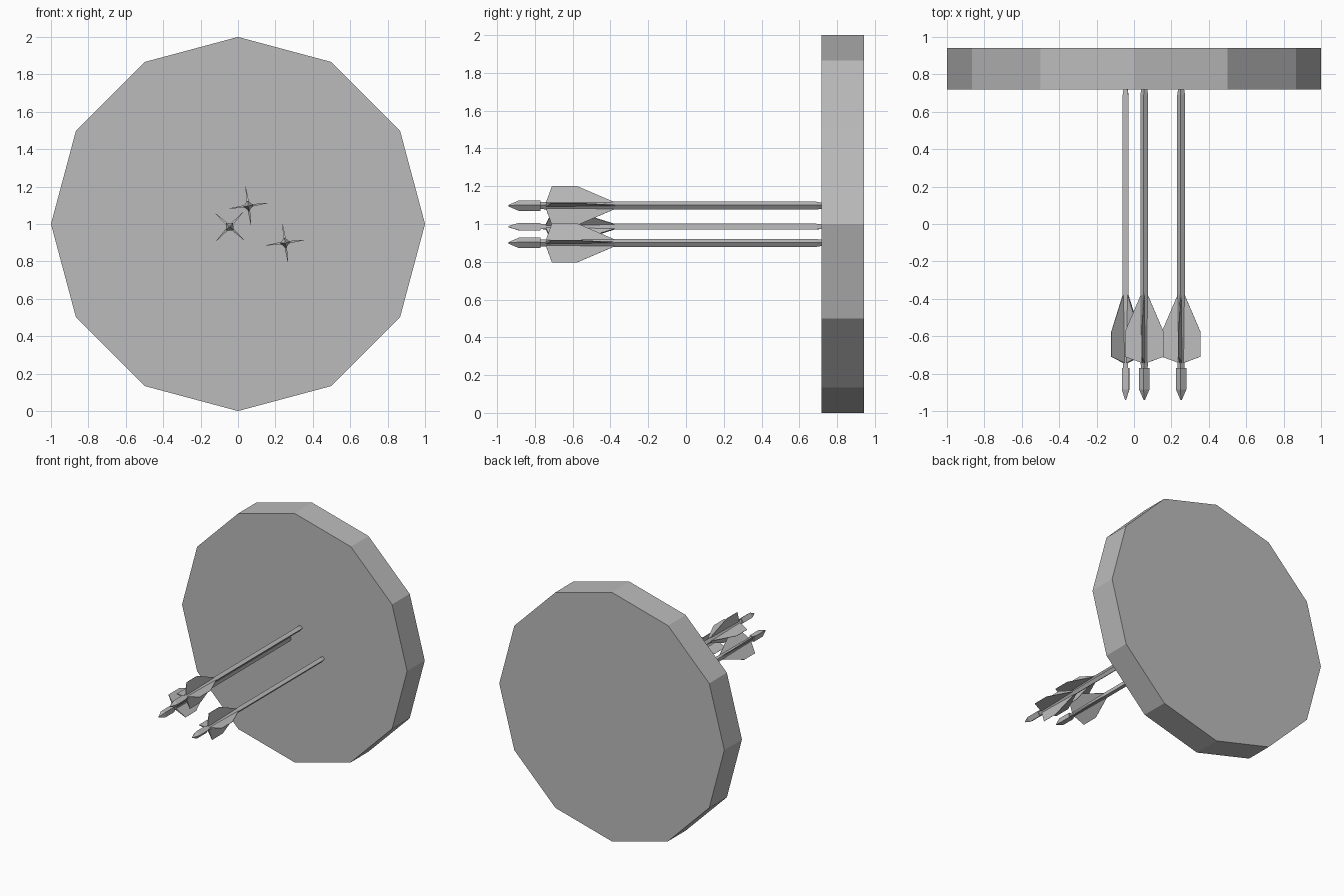
import bpy
import bmesh
from math import cos, sin, pi, radians
from mathutils import Matrix

cube = bpy.data.objects.get("Cube")
if cube:
    bpy.data.objects.remove(cube)

grey = bpy.data.materials.new("plain grey")
grey.use_nodes = True
colour = (0.5, 0.5, 0.5, 1)
grey.diffuse_color = colour
grey.node_tree.nodes["Principled BSDF"].inputs["Base Color"].default_value = colour


def lathe(bm, profile, sides):
    """Turn a (y, radius) profile around the y axis and cap both ends."""
    rings = []
    for y, r in profile:
        angles = [2 * pi * i / sides for i in range(sides)]
        rings.append([bm.verts.new((r * cos(a), y, r * sin(a))) for a in angles])
    for a, b in zip(rings, rings[1:]):
        for i in range(sides):
            j = (i + 1) % sides
            bm.faces.new((a[i], a[j], b[j], b[i]))
    bm.faces.new(rings[0])
    bm.faces.new(rings[-1])


def fin(bm, angle):
    """Vane that is thick at the root and sharp at the outer edge."""
    outline = [(-0.37, 0.015, 0.003), (-0.575, 0.104, 0.001),
               (-0.71, 0.104, 0.001), (-0.742, 0.015, 0.007)]
    turn = Matrix.Rotation(angle, 3, 'Y')
    sheets = []
    for side in (-1, 1):
        sheets.append([bm.verts.new(turn @ Matrix.Identity(3).col[0] * 0) for p in outline])
        for v, (y, r, half) in zip(sheets[-1], outline):
            v.co = turn @ (Matrix.Translation((r, y, side * half)).to_translation())
    a, b = sheets
    bm.faces.new(a)
    bm.faces.new(b)
    for i in range(4):
        j = (i + 1) % 4
        bm.faces.new((a[i], a[j], b[j], b[i]))


def finish(bm, name, location=(0, 0, 0), roll=0):
    bmesh.ops.recalc_face_normals(bm, faces=bm.faces)
    mesh = bpy.data.meshes.new(name)
    bm.to_mesh(mesh)
    bm.free()
    mesh.materials.append(grey)
    obj = bpy.data.objects.new(name, mesh)
    obj.location = location
    obj.rotation_euler.y = -radians(roll)
    bpy.context.collection.objects.link(obj)


# Twelve-sided target board
bm = bmesh.new()
lathe(bm, [(0.718, 1), (0.942, 1)], 12)
finish(bm, "target_board", (0, 0, 1))

# Arrows: position on the board and roll about the shaft
arrows = {"upper_arrow": (0.055, 1.097, 8),
          "middle_arrow": (-0.045, 0.986, 47),
          "lower_arrow": (0.252, 0.9, 8)}
for name, (x, z, roll) in arrows.items():
    # Square shaft
    bm = bmesh.new()
    lathe(bm, [(-0.78, 0.018), (-0.7, 0.021), (0.69, 0.021), (0.74, 0.013)], 4)
    finish(bm, name + "_shaft", (x, 0, z), roll)
    # Nock at the tail
    bm = bmesh.new()
    lathe(bm, [(-0.94, 0.004), (-0.885, 0.028), (-0.77, 0.028)], 4)
    finish(bm, name + "_nock", (x, 0, z), roll)
    # Four fins
    bm = bmesh.new()
    for k in range(4):
        fin(bm, k * pi / 2)
    finish(bm, name + "_fins", (x, 0, z), roll)
